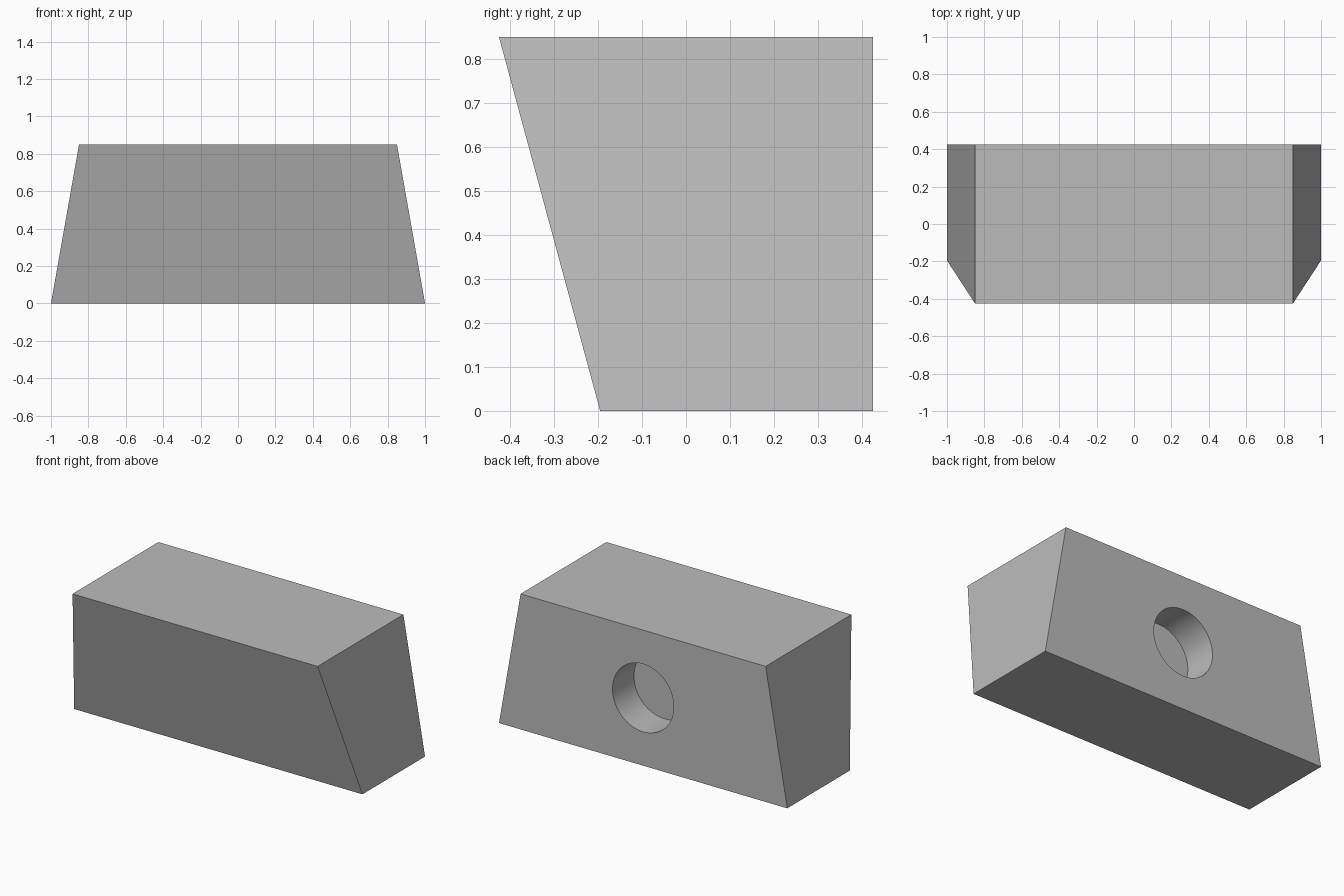
import bpy, bmesh, math

cube = bpy.data.objects.get("Cube")
if cube:
    bpy.data.objects.remove(cube, do_unlink=True)

HEIGHT = 0.85
BACK = 0.425
HOLE_RADIUS = 0.2125
HOLE_DEPTH = 0.2125

grey = bpy.data.materials.new("plain grey")
grey.use_nodes = True
colour = (0.5, 0.5, 0.5, 1)
grey.diffuse_color = colour
grey.node_tree.nodes["Principled BSDF"].inputs["Base Color"].default_value = colour

# Tapered block: slanted ends and an undercut front
bm = bmesh.new()
bmesh.ops.create_cube(bm, size=2)
for v in bm.verts:
    top = v.co.z > 0
    half_width = 0.85 if top else 1.0
    front = -BACK if top else -0.195
    v.co = (math.copysign(half_width, v.co.x),
            BACK if v.co.y > 0 else front,
            HEIGHT if top else 0)
mesh = bpy.data.meshes.new("block")
bm.to_mesh(mesh)
bm.free()
mesh.materials.append(grey)
block = bpy.data.objects.new("block", mesh)
bpy.context.collection.objects.link(block)

# Cutter for the round blind hole in the back
bpy.ops.mesh.primitive_cylinder_add(
    vertices=64, radius=HOLE_RADIUS, depth=2 * HOLE_DEPTH,
    location=(0, BACK, HEIGHT / 2), rotation=(math.pi / 2, 0, 0))
cutter = bpy.context.object
cutter.name = "hole_cutter"
cutter.data.materials.append(grey)

# Cut the hole, then drop the cutter
cut = block.modifiers.new("back_hole", 'BOOLEAN')
cut.operation = 'DIFFERENCE'
cut.solver = 'EXACT'
cut.object = cutter
bpy.ops.object.select_all(action='DESELECT')
block.select_set(True)
bpy.context.view_layer.objects.active = block
bpy.ops.object.modifier_apply(modifier=cut.name)
bpy.data.objects.remove(cutter, do_unlink=True)

# Smooth hole wall, crisp edges
bpy.ops.object.shade_smooth_by_angle(angle=math.radians(30))
